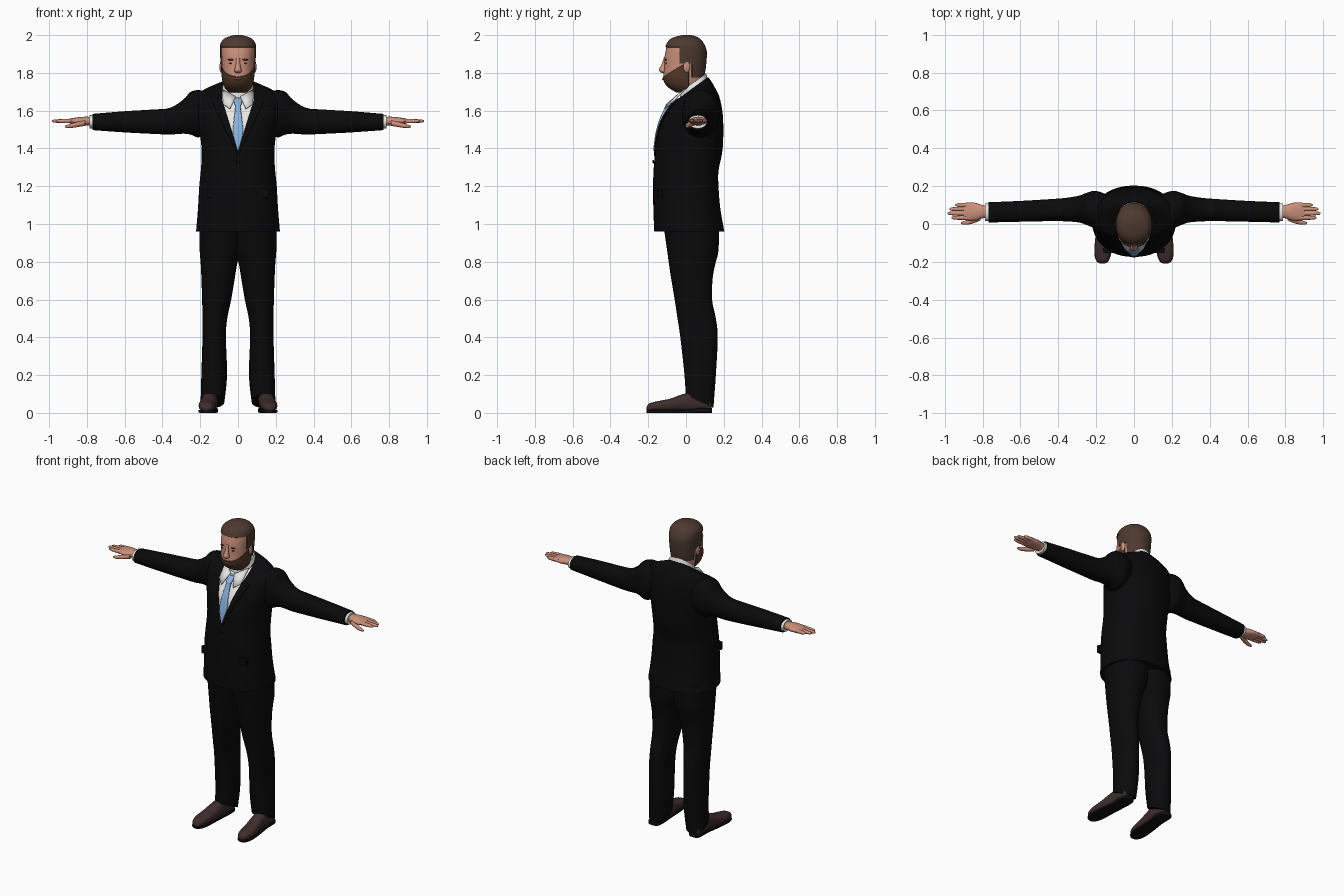
import bpy, bmesh, math
from mathutils import Vector

cube = bpy.data.objects.get("Cube")
if cube:
    bpy.data.objects.remove(cube, do_unlink=True)


def material(name, r, g, b):
    m = bpy.data.materials.new(name)
    m.use_nodes = True
    m.diffuse_color = (r, g, b, 1)
    node = m.node_tree.nodes["Principled BSDF"]
    node.inputs["Base Color"].default_value = (r, g, b, 1)
    node.inputs["Roughness"].default_value = 0.8
    return m


SUIT = material("black suit", .003, .003, .0035)
SHIRT = material("white shirt", .8, .8, .78)
TIE = material("light blue tie", .25, .44, .72)
SKIN = material("skin", .6, .28, .2)
HAIR = material("brown hair", .075, .042, .03)
BEARD = material("brown beard", .085, .04, .022)
SHOE = material("brown leather", .05, .026, .026)
SOLE = material("black sole", .006, .005, .005)
LIP = material("lips", .42, .14, .11)
EYE = material("dark eyes", .06, .03, .025)
parts = []


def finish(name, bm, mats, mirror):
    bmesh.ops.recalc_face_normals(bm, faces=bm.faces[:])
    mesh = bpy.data.meshes.new(name)
    bm.to_mesh(mesh)
    bm.free()
    for m in mats:
        mesh.materials.append(m)
    ob = bpy.data.objects.new(name, mesh)
    bpy.context.collection.objects.link(ob)
    if mirror:
        ob.modifiers.new("mirror", 'MIRROR')
    parts.append(ob)
    return ob


def spline(rows, steps):
    """Smoothly interpolate between the rows."""
    out = []
    for i in range(len(rows) - 1):
        a, b, c, d = (rows[max(i - 1, 0)], rows[i], rows[i + 1], rows[min(i + 2, len(rows) - 1)])
        for s in range(steps):
            t = s / steps
            out.append([q + .5 * t * (r - p + t * (2 * p - 5 * q + 4 * r - w + t * (3 * (q - r) + w - p)))
                        for p, q, r, w in zip(a, b, c, d)])
    return out + [list(rows[-1])]


def loft(name, rows, mats, axis='z', n=32, power=2.2, steps=4, mirror=False):
    """Rows are (position, u0, u1, v0, v1, tilt) along the axis."""
    bm = bmesh.new()
    rows = [tuple(r) + (0,) * (6 - len(r)) for r in rows]
    rings = []
    for t, u0, u1, v0, v1, tilt in spline(rows, steps):
        ring = []
        for k in range(n):
            a = 2 * math.pi * k / n
            c, s = math.cos(a), math.sin(a)
            u = (u0 + u1) / 2 + (u1 - u0) / 2 * math.copysign(abs(c) ** (2 / power), c)
            dv = (v1 - v0) / 2 * math.copysign(abs(s) ** (2 / power), s)
            v, w = (v0 + v1) / 2 + dv, t + tilt * dv
            co = {'z': (u, v, w), 'x': (w, u, v), 'y': (u, w, v)}[axis]
            ring.append(bm.verts.new(co))
        rings.append(ring)
    for lo, hi in zip(rings, rings[1:]):
        for k in range(n):
            bm.faces.new((lo[k], lo[k - 1], hi[k - 1], hi[k]))
    bm.faces.new(rings[0])
    bm.faces.new(rings[-1])
    return finish(name, bm, mats, mirror)


def blob(name, centre, size, mat, mirror=False):
    bm = bmesh.new()
    bmesh.ops.create_uvsphere(bm, u_segments=16, v_segments=10, radius=1)
    bmesh.ops.scale(bm, vec=size, verts=bm.verts)
    bmesh.ops.translate(bm, vec=centre, verts=bm.verts)
    return finish(name, bm, [mat], mirror)


def paint(ob, planes, rule, depth):
    """Cut along planes, colour by rule, and raise the regions named in depth."""
    bm = bmesh.new()
    bm.from_mesh(ob.data)
    for co, no in planes:
        bmesh.ops.bisect_plane(bm, geom=bm.verts[:] + bm.edges[:] + bm.faces[:], dist=1e-5,
                               plane_co=co, plane_no=no)
    tags = {f: rule(f.calc_center_median()) for f in bm.faces}
    for f, (index, region) in tags.items():
        f.material_index = index
    for region, d in depth.items():
        faces = [f for f, tag in tags.items() if tag[1] == region]
        bmesh.ops.inset_region(bm, faces=faces, thickness=.002, depth=d, use_even_offset=False)
    bm.to_mesh(ob.data)
    bm.free()


# Jacket body with shirt opening and raised lapels
jacket = loft("jacket", [
    (.96, -.222, .222, -.168, .203), (1.08, -.212, .212, -.173, .182),
    (1.2, -.205, .205, -.174, .172), (1.28, -.197, .197, -.172, .172),
    (1.37, -.192, .192, -.165, .19), (1.45, -.198, .198, -.157, .197),
    (1.56, -.215, .215, -.135, .195, .1), (1.64, -.222, .222, -.1, .176, .25),
    (1.69, -.205, .205, -.065, .15, .35), (1.725, -.085, .085, -.028, .117, .72)],
    [SUIT, SHIRT], n=48)


def jacket_rule(c):
    x = abs(c.x)
    if c.y > .02 or c.z < 1.36:
        return 0, "cloth"
    if x < min((c.z - 1.385) * .31, .086):
        return 1, "shirt"
    if x < (c.z - 1.36) * .48 and c.z < 1.64:
        return 0, "lapel"
    return 0, "cloth"


cuts = [((0, 0, 1.64), (0, 0, 1))]
for s in (-1, 1):
    cuts += [((0, 0, 1.385), (s, 0, -.31)), ((0, 0, 1.36), (s, 0, -.48)), ((s * .086, 0, 0), (1, 0, 0))]
paint(jacket, cuts, jacket_rule, {"lapel": .005})

# Jacket details
blob("jacket_button", (0, -.173, 1.33), (.01, .005, .01), SUIT)
loft("pocket_flaps", [(1.14, .09, .165, -.153, -.125, -.1), (1.185, .09, .165, -.153, -.125, -.1)],
     [SUIT], n=16, power=6, steps=1, mirror=True)

# Sleeves and shirt cuffs
loft("sleeves", [
    (.13, .01, .15, 1.52, 1.69), (.2, -.02, .175, 1.46, 1.708), (.25, -.005, .165, 1.473, 1.7),
    (.29, .008, .15, 1.478, 1.658), (.36, .014, .138, 1.474, 1.615), (.45, .015, .131, 1.477, 1.606),
    (.6, .012, .122, 1.485, 1.597), (.77, .008, .115, 1.497, 1.583)],
    [SUIT], axis='x', mirror=True)
loft("shirt_cuffs", [(.74, .016, .108, 1.505, 1.575), (.787, .015, .109, 1.506, 1.576)],
     [SHIRT], axis='x', steps=1, mirror=True)

# Hands with four fingers and a thumb
loft("palms", [
    (.76, .035, .095, 1.52, 1.565), (.8, .03, .1, 1.522, 1.568), (.84, .018, .112, 1.524, 1.566),
    (.88, .018, .114, 1.53, 1.56), (.9, .025, .11, 1.537, 1.555)],
    [SKIN], axis='x', n=20, mirror=True)
for name, y, tip in (("index", .033, .965), ("middle", .056, .985), ("ring", .079, .975), ("little", .1, .945)):
    loft(name + "_fingers", [
        (.86, y - .012, y + .012, 1.533, 1.558), (.92, y - .011, y + .011, 1.534, 1.556),
        (tip - .012, y - .009, y + .009, 1.537, 1.553), (tip, y - .003, y + .003, 1.542, 1.548)],
        [SKIN], axis='x', n=12, steps=3, mirror=True)
loft("thumbs", [
    (.81, .02, .05, 1.52, 1.55), (.85, .003, .032, 1.513, 1.54),
    (.89, -.004, .018, 1.508, 1.53), (.915, .0, .01, 1.511, 1.521)],
    [SKIN], axis='x', n=12, steps=3, mirror=True)

# Trousers
loft("trouser_legs", [
    (.06, .072, .198, -.002, .145, -.45), (.2, .058, .194, -.008, .158), (.4, .064, .188, -.03, .168),
    (.5, .057, .188, -.045, .158), (.6, .036, .19, -.06, .138), (.72, .016, .194, -.08, .142),
    (.8, .002, .198, -.092, .158), (.86, -.02, .203, -.1, .172), (1, -.03, .205, -.12, .175)],
    [SUIT], mirror=True)

# Shoes
loft("shoes", [
    (-.208, .155, .176, .015, .032), (-.195, .136, .197, .01, .05), (-.15, .122, .208, .01, .062),
    (-.08, .115, .205, .01, .076), (-.03, .112, .196, .01, .095), (.04, .107, .19, .01, .11),
    (.115, .11, .186, .01, .09), (.134, .125, .172, .012, .06)],
    [SHOE], axis='y', n=24, power=2.5, mirror=True)
loft("shoe_soles", [
    (-.209, .153, .178, 0, .016), (-.195, .134, .199, 0, .016), (-.15, .12, .21, 0, .016),
    (-.06, .115, .203, 0, .016), (.03, .11, .19, 0, .016), (.06, .106, .19, 0, .025),
    (.12, .108, .188, 0, .025), (.138, .122, .175, 0, .025)],
    [SOLE], axis='y', n=16, power=6, mirror=True)

# Neck, collar and tie
loft("neck", [(1.67, -.064, .064, -.025, .1), (1.8, -.066, .066, -.04, .092)], [SKIN], n=24)
loft("shirt_collar", [(1.7, -.088, .088, -.034, .119, .72), (1.748, -.074, .074, -.03, .107, .72)],
     [SHIRT], n=32, steps=2)
bm = bmesh.new()
bm.faces.new([bm.verts.new(p) for p in (
    (.012, -.055, 1.672), (.042, -.11, 1.608), (.078, -.08, 1.632), (.084, -.005, 1.71))])
wings = finish("collar_wings", bm, [SHIRT], True)
wings.modifiers.new("thickness", 'SOLIDIFY').thickness = .006
loft("tie", [
    (1.39, -.003, .003, -.174, -.158), (1.46, -.023, .023, -.165, -.148), (1.5, -.027, .027, -.157, -.138),
    (1.55, -.022, .022, -.143, -.125), (1.6, -.016, .016, -.12, -.1), (1.625, -.014, .014, -.11, -.08),
    (1.635, -.019, .019, -.105, -.065), (1.665, -.023, .023, -.07, -.03)],
    [TIE], n=20, power=4)

# Head with cut hairline and beard
head = loft("head", [
    (1.7, -.048, .048, -.05, .08), (1.73, -.07, .07, -.096, .086), (1.77, -.081, .081, -.118, .089),
    (1.82, -.085, .085, -.116, .098), (1.88, -.088, .088, -.114, .104), (1.92, -.09, .09, -.107, .103),
    (1.955, -.086, .086, -.096, .088), (1.98, -.064, .064, -.07, .066), (1.994, -.02, .02, -.02, .03)],
    [SKIN, HAIR, BEARD], n=48)


def beard_line(y):
    return 1.835 + (y + .03) * .6


def head_rule(c):
    if c.z > 1.935 or (c.y > -.035 and c.z > 1.85) or (c.y > .03 and c.z > 1.775):
        return 1, "hair"
    if c.y < .015 and c.z < min(beard_line(c.y), 1.85):
        return 2, "beard"
    return 0, "face"


paint(head, [((0, 0, 1.935), (0, 0, 1)), ((0, 0, 1.85), (0, 0, 1)), ((0, 0, 1.775), (0, 0, 1)),
             ((0, -.035, 0), (0, 1, 0)), ((0, .03, 0), (0, 1, 0)), ((0, .015, 0), (0, 1, 0)),
             ((0, -.03, 1.835), (0, -.6, 1))], head_rule, {"hair": .006, "beard": .004})

# Facial features
loft("nose", [
    (1.8, -.012, .012, -.128, -.1), (1.81, -.02, .02, -.142, -.1), (1.825, -.016, .016, -.141, -.1),
    (1.85, -.011, .011, -.127, -.1), (1.885, -.01, .01, -.117, -.1)], [SKIN], n=16)
blob("ears", (.089, .004, 1.832), (.009, .018, .03), SKIN, True)
blob("eyes", (.033, -.105, 1.852), (.014, .005, .005), EYE, True)
blob("eyebrows", (.034, -.107, 1.87), (.021, .006, .005), HAIR, True)
blob("lips", (0, -.118, 1.768), (.023, .009, .006), LIP)

# Smooth shading with sharp creases kept
bpy.ops.object.select_all(action='DESELECT')
for ob in parts:
    ob.select_set(True)
bpy.context.view_layer.objects.active = parts[0]
bpy.ops.object.shade_smooth_by_angle(angle=math.radians(40))
